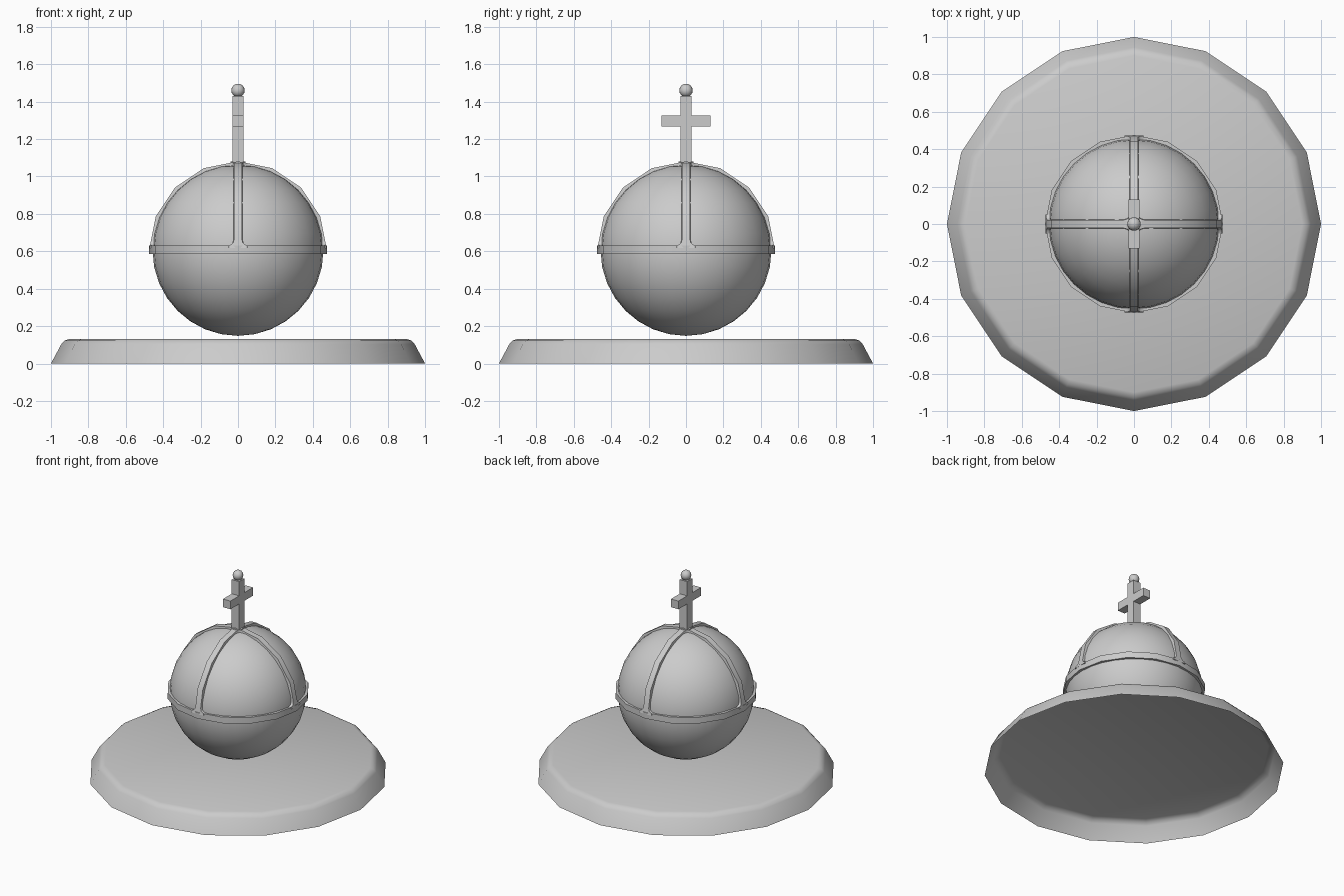
import bpy, bmesh, math
from mathutils import Matrix, Vector

if "Cube" in bpy.data.objects:
    bpy.data.objects.remove(bpy.data.objects["Cube"])

CZ = 0.605      # orb centre height
R_OUT = 0.476   # outer radius of the bands
R_IN = 0.44     # buried inner radius of the bands
SIDES = 16


def finish(name, bm, smooth=True):
    bmesh.ops.recalc_face_normals(bm, faces=bm.faces)
    mesh = bpy.data.meshes.new(name)
    bm.to_mesh(mesh)
    bm.free()
    ob = bpy.data.objects.new(name, mesh)
    bpy.context.collection.objects.link(ob)
    if smooth:
        bpy.ops.object.select_all(action='DESELECT')
        ob.select_set(True)
        bpy.context.view_layer.objects.active = ob
        bpy.ops.object.shade_smooth_by_angle(angle=math.radians(35))
    return ob


def lathe(name, profile, closed=False, cap=False):
    """Turn an (r, z) profile into a 16-sided ring of faces."""
    bm = bmesh.new()
    rings = [[bm.verts.new((r * math.cos(2 * math.pi * i / SIDES),
                            r * math.sin(2 * math.pi * i / SIDES), z))
              for i in range(SIDES)] for r, z in profile]
    pairs = list(zip(rings, rings[1:]))
    if closed:
        pairs.append((rings[-1], rings[0]))
    for a, b in pairs:
        for i in range(SIDES):
            j = (i + 1) % SIDES
            bm.faces.new((a[i], a[j], b[j], b[i]))
    if cap:
        bm.faces.new(rings[-1])
    return finish(name, bm)


def ball(name, z, r, u, v):
    bm = bmesh.new()
    bmesh.ops.create_uvsphere(bm, u_segments=u, v_segments=v, radius=r,
                              matrix=Matrix.Translation((0, 0, z)))
    return finish(name, bm)


def box(bm, size, z):
    bmesh.ops.create_cube(bm, size=1, matrix=Matrix.Translation((0, 0, z))
                          @ Matrix.Diagonal((*size, 1)))


# Base: hollow dish, open underneath, with a rounded rim
lathe("base", [(1, 0), (0.945, 0.103), (0.928, 0.122), (0.9, 0.132)], cap=True)

# Orb
ball("orb", CZ, 0.457, 32, 16)

# Belt round the middle
lathe("belt", [(R_IN, 0.585), (R_OUT, 0.585), (R_OUT, 0.63), (R_IN, 0.63)],
      closed=True)


# Ribs: four quarter arcs, flared where they meet the belt and the crown
def chord(el):
    step = 360 / SIDES
    return R_OUT * math.cos(math.radians(step / 2)) / math.cos(
        math.radians(el % step - step / 2))


stations = [(1.5, 0.05), (3.2, 0.048), (4, 0.034), (5, 0.026), (7, 0.021),
            (22.5, 0.021), (45, 0.021), (67.5, 0.021), (83, 0.021),
            (85.5, 0.027), (87.5, 0.04), (90, 0.04)]
bm = bmesh.new()
for k in range(4):
    rot = Matrix.Rotation(k * math.pi / 2, 3, 'Z')
    loops = []
    for el, w in stations:
        a = math.radians(el)
        d = Vector((math.cos(a), 0, math.sin(a)))
        c = Vector((0, 0, CZ))
        loop = []
        for r, y in ((R_IN, -w - 0.005), (chord(el), -w),
                     (chord(el), w), (R_IN, w + 0.005)):
            loop.append(bm.verts.new(rot @ (c + d * r + Vector((0, y, 0)))))
        loops.append(loop)
    for a, b in zip(loops, loops[1:]):
        for i in range(4):
            j = (i + 1) % 4
            bm.faces.new((a[i], a[j], b[j], b[i]))
    bm.faces.new(loops[0])
    bm.faces.new(loops[-1])
finish("ribs", bm)

# Cross: post and two arms
bm = bmesh.new()
box(bm, (0.06, 0.06, 0.38), 1.24)
for s in (-1, 1):
    bmesh.ops.create_cube(bm, size=1, matrix=Matrix.Translation((0, s * 0.081, 1.296))
                          @ Matrix.Diagonal((0.06, 0.102, 0.06, 1)))
finish("cross", bm, smooth=False)

# Finial bead
ball("finial", 1.46, 0.036, 16, 8)
